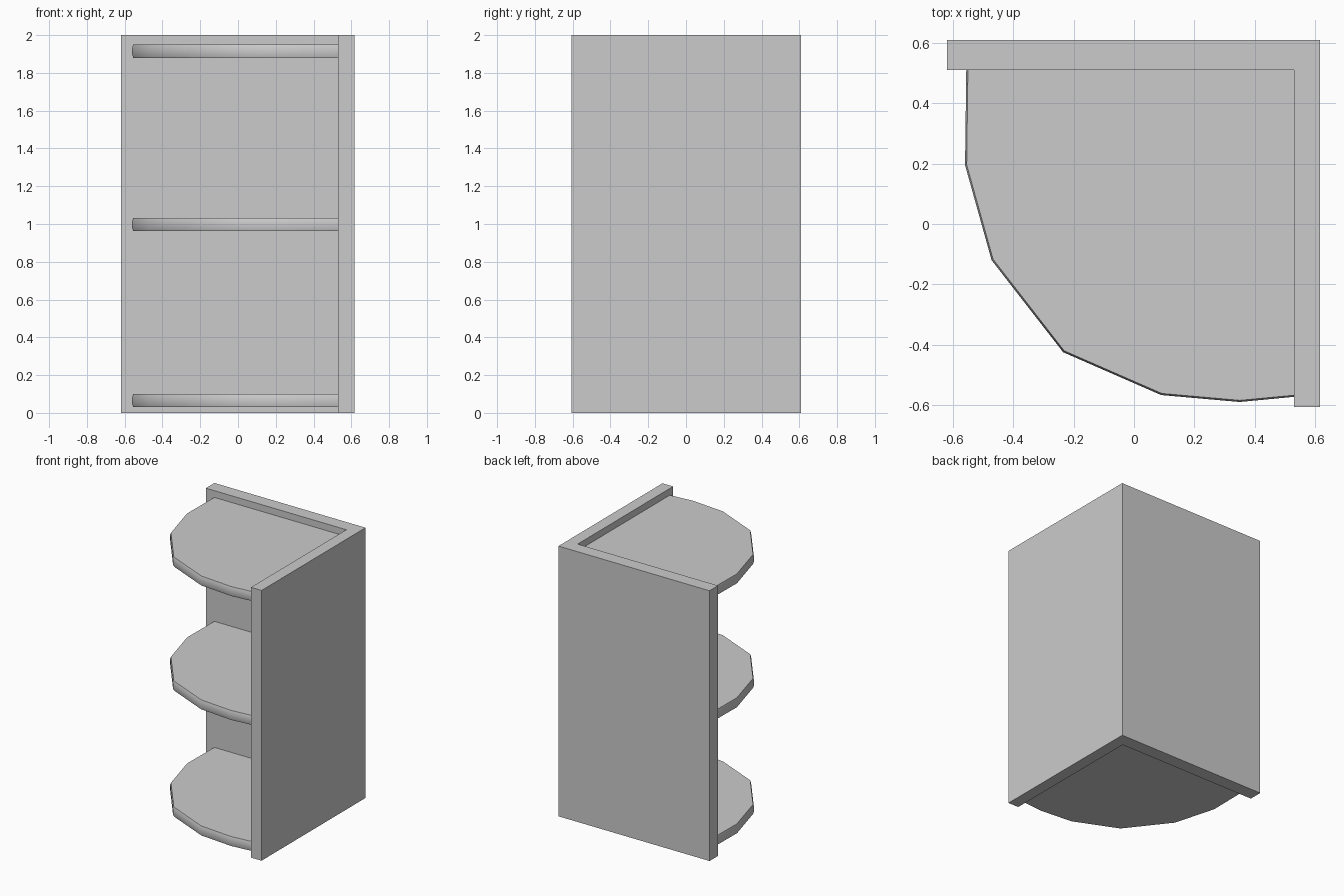
import bpy, bmesh, math

if "Cube" in bpy.data.objects:
    bpy.data.objects.remove(bpy.data.objects["Cube"])


def stack(name, outline, levels, pivot=(0, 0), smooth=None):
    """Closed solid from one outline repeated at (height, scale about pivot) levels."""
    bm = bmesh.new()
    px, py = pivot
    rings = [[bm.verts.new((px + (x - px) * s, py + (y - py) * s, z)) for x, y in outline]
             for z, s in levels]
    n = len(outline)
    for lo, hi in zip(rings, rings[1:]):
        for i in range(n):
            j = (i + 1) % n
            bm.faces.new((lo[i], lo[j], hi[j], hi[i]))
    bm.faces.new(rings[0][::-1])
    bm.faces.new(rings[-1])
    bmesh.ops.recalc_face_normals(bm, faces=bm.faces)
    mesh = bpy.data.meshes.new(name)
    bm.to_mesh(mesh)
    bm.free()
    obj = bpy.data.objects.new(name, mesh)
    bpy.context.collection.objects.link(obj)
    if smooth:
        bpy.ops.object.select_all(action='DESELECT')
        obj.select_set(True)
        bpy.context.view_layer.objects.active = obj
        bpy.ops.object.shade_smooth_by_angle(angle=math.radians(smooth))
    return obj


# L-shaped corner wall: back panel and right side panel in one piece
wall = [(-0.62, 0.61), (-0.62, 0.51), (0.53, 0.51), (0.53, -0.606),
        (0.617, -0.606), (0.617, 0.61)]
stack("corner_wall", wall, [(0, 1), (2, 1)])

# Three quarter-round shelves with a slightly softened rim
shelf = [(0.53, 0.51), (-0.556, 0.51), (-0.56, 0.195), (-0.472, -0.12),
         (-0.235, -0.425), (0.09, -0.567), (0.35, -0.59), (0.53, -0.573)]
thick = 0.07
for label, z in (("bottom", 0.03), ("middle", 0.963), ("top", 1.88)):
    levels = [(z, 0.995), (z + thick * 0.25, 1), (z + thick * 0.75, 1), (z + thick, 0.995)]
    stack(label + "_shelf", shelf, levels, pivot=(0.53, 0.51), smooth=45)
